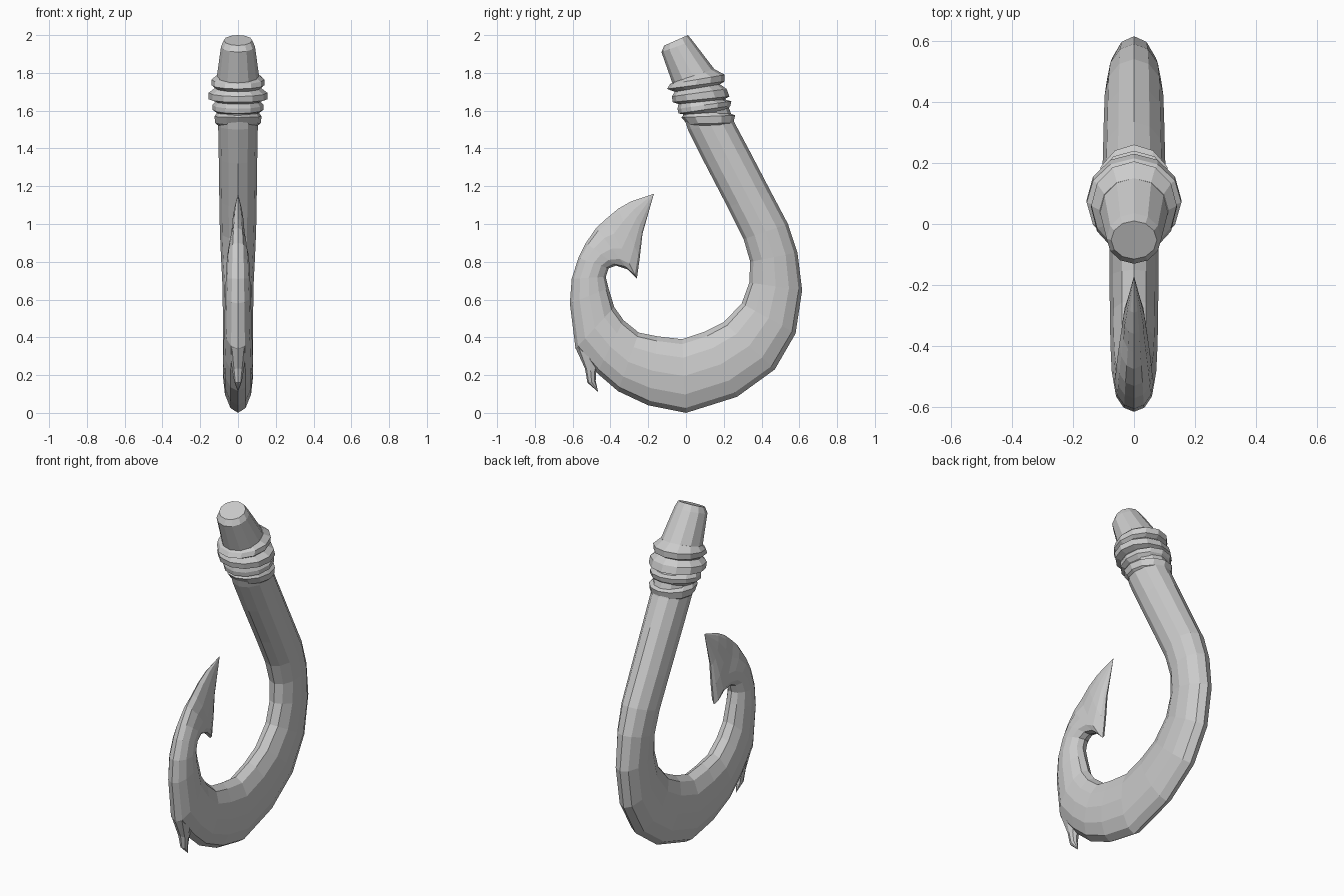
import bpy, bmesh, math
from mathutils import Vector


def loft(name, sections, sides=12):
    """Skin elliptical rings; each section = inner (y, z), outer (y, z), half width in x."""
    bm = bmesh.new()
    rings = []
    for iy, iz, oy, oz, w in sections:
        inner, outer = Vector((0, iy, iz)), Vector((0, oy, oz))
        mid, half = (inner + outer) / 2, (outer - inner) / 2
        ring = []
        for k in range(sides):
            a = 2 * math.pi * k / sides
            ring.append(bm.verts.new(mid + half * math.cos(a) + Vector((w * math.sin(a), 0, 0))))
        rings.append(ring)
    for a, b in zip(rings, rings[1:]):
        for k in range(sides):
            n = (k + 1) % sides
            bm.faces.new((a[k], a[n], b[n], b[k]))
    bm.faces.new(rings[0])
    bm.faces.new(rings[-1][::-1])
    bmesh.ops.remove_doubles(bm, verts=bm.verts, dist=0.0005)
    bmesh.ops.recalc_face_normals(bm, faces=bm.faces)
    mesh = bpy.data.meshes.new(name)
    bm.to_mesh(mesh)
    bm.free()
    obj = bpy.data.objects.new(name, mesh)
    bpy.context.collection.objects.link(obj)
    return obj


# Shank, bend and barbed point in one sweep
shank_and_bend = [
    (-.115, 1.945, .01, 2.0, .075),
    (-.13, 1.91, .035, 1.97, .09),
    (-.07, 1.74, .15, 1.82, .112),
    (.01, 1.50, .255, 1.54, .105),
    (.10, 1.32, .335, 1.39, .102),
    (.22, 1.09, .45, 1.17, .099),
    (.305, .92, .54, 1.0, .096),
    (.34, .80, .59, .85, .09),
    (.335, .69, .615, .65, .082),
    (.295, .58, .58, .42, .08),
    (.20, .48, .47, .23, .08),
    (.10, .43, .27, .085, .08),
    (-.02, .39, .0, .0, .08),
    (-.15, .405, -.20, .04, .08),
    (-.25, .425, -.36, .115, .079),
    (-.33, .49, -.47, .21, .077),
    (-.38, .56, -.585, .34, .073),
]
point = [
    (-.41, .66, -.615, .58, .068),
    (-.425, .72, -.605, .71, .064),
    (-.41, .765, -.57, .82, .06),
    (-.37, .78, -.53, .90, .056),
    (-.31, .76, -.475, .98, .048),
    (-.26, .71, -.42, 1.03, .04),
    (-.245, .82, -.36, 1.08, .035),
    (-.23, .95, -.29, 1.12, .024),
    (-.17, 1.16, -.17, 1.16, 0),
]
loft("hook", shank_and_bend + point)

# Small spur on the outside of the bend
loft("spur", [
    (-.44, .30, -.588, .35, .045),
    (-.475, .215, -.535, .235, .03),
    (-.478, .17, -.522, .16, .02),
    (-.465, .11, -.465, .11, 0),
], 8)

# Ridged binding around the shank: four bands with grooves between
loft("binding", [
    (-.06, 1.755, .15, 1.82, .112),
    (-.085, 1.74, .205, 1.79, .14),
    (-.10, 1.715, .205, 1.755, .14),
    (-.06, 1.70, .18, 1.74, .122),
    (-.075, 1.675, .215, 1.715, .155),
    (-.07, 1.645, .23, 1.675, .155),
    (-.04, 1.635, .20, 1.66, .12),
    (-.045, 1.61, .24, 1.65, .135),
    (-.04, 1.585, .235, 1.625, .135),
    (-.01, 1.58, .21, 1.595, .112),
    (-.025, 1.565, .26, 1.575, .125),
    (.005, 1.53, .25, 1.535, .12),
    (.02, 1.515, .235, 1.522, .10),
])
